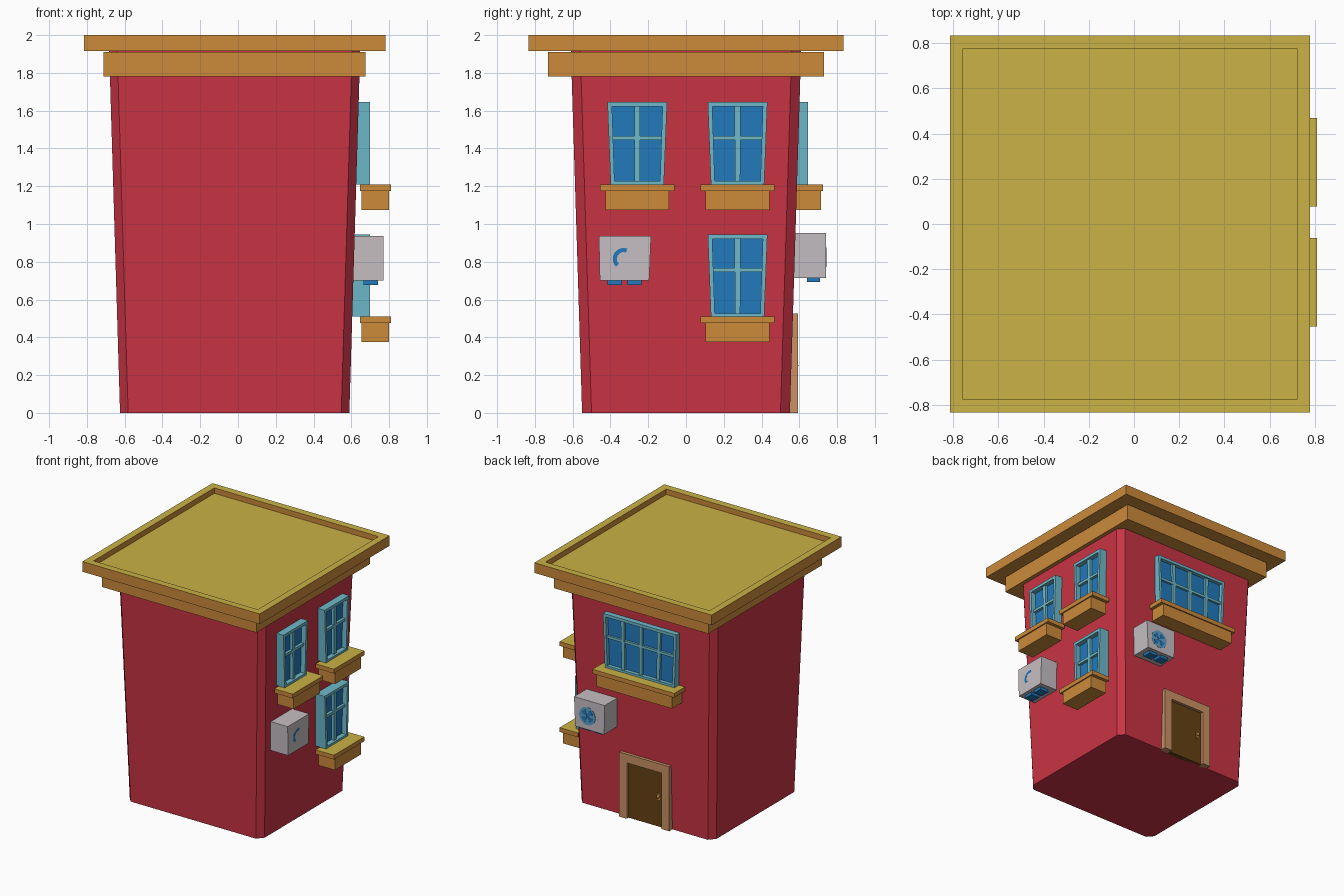
import bpy, bmesh, math
from mathutils import Vector

if "Cube" in bpy.data.objects:
    bpy.data.objects.remove(bpy.data.objects["Cube"])


def mat(name, r, g, b):
    lin = [((c / 255 + 0.055) / 1.055) ** 2.4 for c in (r, g, b)]
    m = bpy.data.materials.new(name)
    m.diffuse_color = (*lin, 1)
    m.use_nodes = True
    m.node_tree.nodes["Principled BSDF"].inputs["Base Color"].default_value = m.diffuse_color
    return m


RED = mat("brick_red", 202, 52, 68)
ORANGE = mat("trim_orange", 204, 139, 58)
YELLOW = mat("trim_top_yellow", 202, 178, 70)
TEAL = mat("frame_teal", 110, 186, 202)
BLUE = mat("glass_blue", 34, 122, 190)
GREY = mat("unit_grey", 198, 191, 195)
PALE = mat("fan_pale_blue", 95, 160, 200)
WOOD = mat("door_frame_wood", 200, 145, 100)
BROWN = mat("door_brown", 100, 65, 18)


def finish(name, bm, material, top=None):
    """Make an object; faces pointing up take the 'top' material if given."""
    bmesh.ops.recalc_face_normals(bm, faces=bm.faces)
    me = bpy.data.meshes.new(name)
    me.materials.append(material)
    if top:
        me.materials.append(top)
        bm.normal_update()
        for f in bm.faces:
            f.material_index = int(f.normal.z > 0.5)
    bm.to_mesh(me)
    bm.free()
    ob = bpy.data.objects.new(name, me)
    bpy.context.collection.objects.link(ob)
    return ob


def add_loft(bm, a, b):
    """Closed solid between two matching outlines."""
    va = [bm.verts.new(p) for p in a]
    vb = [bm.verts.new(p) for p in b]
    n = len(a)
    bm.faces.new(va)
    bm.faces.new(vb)
    for i in range(n):
        j = (i + 1) % n
        bm.faces.new((va[i], va[j], vb[j], vb[i]))


def at(side, u, z, d):
    """Wall coordinates to world: u along the wall, d outward."""
    return Vector((d, u, z)) if side == "right" else Vector((u, d, z))


def add_panel(bm, side, outline, d0, d1):
    add_loft(bm, [at(side, u, z, d0) for u, z in outline],
             [at(side, u, z, d1) for u, z in outline])


def panel(name, side, outline, d0, d1, material, top=None):
    bm = bmesh.new()
    add_panel(bm, side, outline, d0, d1)
    return finish(name, bm, material, top)


def rect(u0, u1, z0, z1):
    return [(u0, z0), (u1, z0), (u1, z1), (u0, z1)]


def octagon(cx, hx, hy, z, cut=(0.043, 0.05)):
    a, b = cut
    pts = [(hx, hy - b), (hx - a, hy), (-hx + a, hy), (-hx, hy - b),
           (-hx, -hy + b), (-hx + a, -hy), (hx - a, -hy), (hx, -hy + b)]
    return [(cx + x, y, z) for x, y in pts]


# Walls: chamfered block flaring upward
CX = -0.0175
bm = bmesh.new()
add_loft(bm, octagon(CX, 0.607, 0.55, 0), octagon(CX, 0.665, 0.61, 1.93))
finish("walls", bm, RED)

# Lower cornice
panel("lower_cornice", "back", rect(-0.712, 0.676, 1.78, 1.91), -0.73, 0.73, ORANGE, YELLOW)

# Roof slab with sunken deck
bm = bmesh.new()
add_panel(bm, "back", rect(-0.815, 0.78, 1.917, 2.0), -0.835, 0.835)
bmesh.ops.recalc_face_normals(bm, faces=bm.faces)
deck = max(bm.faces, key=lambda f: f.calc_center_median().z)
bmesh.ops.inset_region(bm, faces=[deck], thickness=0.082)
bmesh.ops.translate(bm, verts=deck.verts, vec=(0, 0, -0.001))
deck = bmesh.ops.extrude_discrete_faces(bm, faces=[deck])["faces"][0]
bmesh.ops.translate(bm, verts=deck.verts, vec=(0, 0, -0.044))
finish("roof_slab", bm, ORANGE, YELLOW)


def window(name, side, c, z0, h, hb, ht, d_wall, d_out, d_glass, columns, sill_d):
    """Flared window with frame, glazing bars, pane and sill."""
    def p(s, t):  # s, t in 0..1 across the flared opening
        half = hb + (ht - hb) * t
        return (c + (2 * s - 1) * half, z0 + h * t)

    def patch(s0, s1, t0, t1):
        return [p(s0, t0), p(s1, t0), p(s1, t1), p(s0, t1)]

    e = 0.021 / (2 * hb)
    b = 0.014 / (2 * hb)
    bm = bmesh.new()
    for q in (patch(0, e, 0, 1), patch(1 - e, 1, 0, 1),
              patch(e, 1 - e, 0, 0.04), patch(e, 1 - e, 0.945, 1)):
        add_panel(bm, side, q, d_wall, d_out)
    d_bar = d_glass + 0.6 * (d_out - d_glass)
    for i in range(1, columns):
        s = i / columns
        add_panel(bm, side, patch(s - b, s + b, 0.04, 0.945), d_wall, d_bar)
    add_panel(bm, side, patch(e, 1 - e, 0.54, 0.59), d_wall, d_bar - 0.001)
    finish(name + "_frame", bm, TEAL)
    panel(name + "_glass", side, patch(e / 2, 1 - e / 2, 0.02, 0.97), d_wall, d_glass, BLUE)
    s0, s1 = sill_d
    w = ht + 0.038
    panel(name + "_sill", side, rect(c - w, c + w, z0 - 0.035, z0), s0, s1, ORANGE, YELLOW)
    w -= 0.027
    panel(name + "_sill_block", side, rect(c - w, c + w, z0 - 0.135, z0 - 0.035),
          s0 + 0.008, s1 - 0.01, ORANGE, YELLOW)


# Three windows on the right wall, a wide one on the back
for name, c, z0 in (("upper_front_window", -0.258, 1.21),
                    ("upper_rear_window", 0.273, 1.21),
                    ("lower_rear_window", 0.273, 0.51)):
    window(name, "right", c, z0, 0.435, 0.141, 0.158, 0.59, 0.70, 0.66, 2, (0.645, 0.81))
window("back_window", "back", -0.034, 1.21, 0.435, 0.313, 0.33, 0.56, 0.645, 0.615, 4,
       (0.57, 0.725))


def arc(c, z, r, a0, a1, n):
    return [(c + r * math.cos(math.radians(a0 + (a1 - a0) * i / n)),
             z + r * math.sin(math.radians(a0 + (a1 - a0) * i / n))) for i in range(n + 1)]


def cooler(name, side, c, z0, d0, d1, feet_d):
    """Wall cooling unit with two feet."""
    panel(name + "_case", side, [(c - 0.133, z0), (c + 0.128, z0),
                                 (c + 0.138, z0 + 0.237), (c - 0.138, z0 + 0.237)], d0, d1, GREY)
    for i, u in enumerate((-0.055, 0.05)):
        panel(f"{name}_foot_{i}", side, rect(c + u - 0.038, c + u + 0.038, z0 - 0.023, z0 + 0.005),
              *feet_d, BLUE)


cooler("side_cooler", "right", -0.323, 0.70, 0.59, 0.77, (0.665, 0.74))
cooler("back_cooler", "back", 0.352, 0.715, 0.56, 0.74, (0.64, 0.71))

# Fans: nearly flush arc on the side unit, disc with blades on the back unit
panel("side_fan", "right", arc(-0.33, 0.815, 0.058, 70, 225, 10)
      + arc(-0.33, 0.815, 0.036, 225, 70, 10), 0.765, 0.771, BLUE)
FC, FZ = 0.37, 0.825
panel("back_fan_disc", "back", arc(FC, FZ, 0.073, 0, 345, 23), 0.737, 0.742, PALE)
bm = bmesh.new()
for k in range(4):
    a = 90 * k + 20
    add_panel(bm, "back", [(FC, FZ)] + arc(FC, FZ, 0.055, a, a + 50, 5), 0.738, 0.744)
finish("back_fan_blades", bm, BLUE)

# Door with frame and knob
bm = bmesh.new()
for q in (rect(0.118, 0.187, 0, 0.525), rect(-0.263, -0.194, 0, 0.525),
          rect(-0.194, 0.118, 0.455, 0.525)):
    add_panel(bm, "back", q, 0.54, 0.592)
finish("door_frame", bm, WOOD)
panel("door", "back", rect(-0.194, 0.118, 0, 0.455), 0.53, 0.568, BROWN)
panel("door_knob_plate", "back", rect(-0.165, -0.145, 0.22, 0.27), 0.56, 0.573, ORANGE)
bm = bmesh.new()
bmesh.ops.create_uvsphere(bm, u_segments=10, v_segments=6, radius=0.013)
bmesh.ops.translate(bm, verts=bm.verts, vec=(-0.155, 0.582, 0.25))
finish("door_knob", bm, ORANGE)
